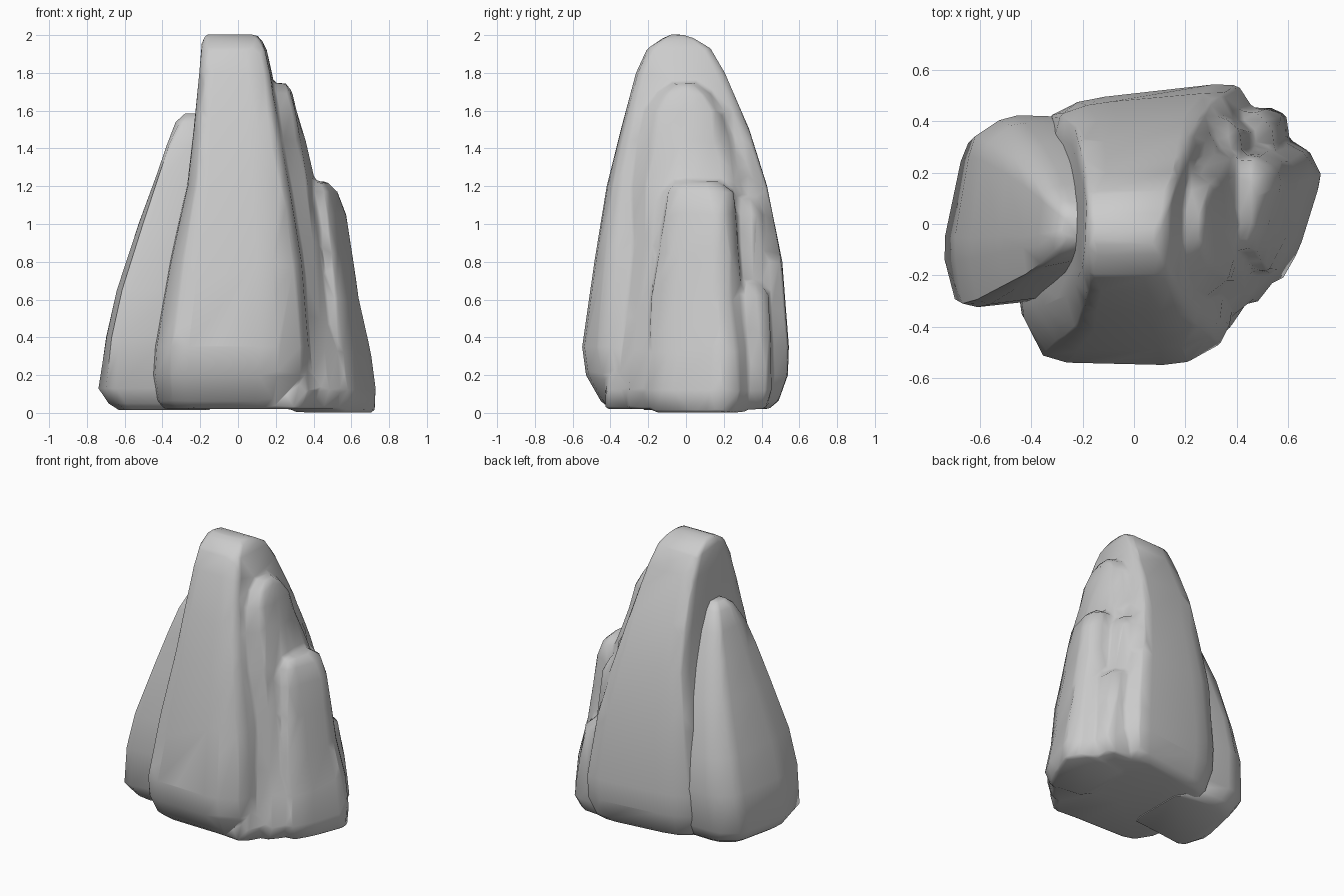
import bpy, bmesh, math, random
from mathutils import Vector

if "Cube" in bpy.data.objects:
    bpy.data.objects.remove(bpy.data.objects["Cube"])

random.seed(4)


def soften(pts, cut):
    """Clip every corner of a closed footprint."""
    out = []
    for i, p in enumerate(pts):
        p, a, b = Vector(p), Vector(pts[i - 1]), Vector(pts[(i + 1) % len(pts)])
        out += [p.lerp(a, cut), p.lerp(b, cut)]
    return out


def rock(name, footprint, rings, jitter=0.0, boxy=0.0):
    """Loft a footprint through rings of (z, x0, x1, y0, y1).
    boxy makes the section squarer towards the top."""
    pts = soften(footprint, .14)
    ax, bx = min(p.x for p in pts), max(p.x for p in pts)
    ay, by = min(p.y for p in pts), max(p.y for p in pts)
    bm = bmesh.new()
    loops = []
    for k, (z, x0, x1, y0, y1) in enumerate(rings):
        loop = []
        j = jitter if 0 < k < len(rings) - 1 else 0
        t = min(1, z / rings[-1][0] * 1.3) * boxy
        for p in pts:
            u = Vector(((p.x - ax) / (bx - ax) - .5, (p.y - ay) / (by - ay) - .5))
            u = u.lerp(u * .5 / max(abs(u.x), abs(u.y)), t)
            x = x0 + (u.x + .5) * (x1 - x0) + random.uniform(-j, j)
            y = y0 + (u.y + .5) * (y1 - y0) + random.uniform(-j, j)
            loop.append(bm.verts.new((x, y, z)))
        loops.append(loop)
    n = len(pts)
    for lo, hi in zip(loops, loops[1:]):
        for i in range(n):
            bm.faces.new((lo[i], lo[(i + 1) % n], hi[(i + 1) % n], hi[i]))
    bm.faces.new(loops[0][::-1])
    bm.faces.new(loops[-1])
    bmesh.ops.recalc_face_normals(bm, faces=bm.faces)
    me = bpy.data.meshes.new(name)
    bm.to_mesh(me)
    bm.free()
    ob = bpy.data.objects.new(name, me)
    bpy.context.collection.objects.link(ob)
    return ob


def smooth(ob, angle):
    bpy.ops.object.select_all(action='DESELECT')
    bpy.context.view_layer.objects.active = ob
    ob.select_set(True)
    bpy.ops.object.shade_smooth_by_angle(angle=math.radians(angle))


# Tall central spire
spire = rock("main_spire",
     [(-.34, -.53), (.18, -.545), (.34, -.43), (.41, 0), (.46, .44),
      (.39, .55), (-.2, .47), (-.33, .38), (-.42, 0), (-.45, -.33)],
     [(.02, -.39, .38, -.40, .44), (.06, -.43, .42, -.45, .49),
      (.20, -.45, .46, -.53, .54), (.35, -.44, .46, -.55, .545),
      (.8, -.36, .39, -.485, .51), (1.2, -.27, .30, -.42, .43),
      (1.5, -.235, .235, -.345, .335), (1.8, -.205, .18, -.265, .205),
      (1.93, -.195, .15, -.205, .13), (1.985, -.185, .12, -.12, .04),
      (2.003, -.165, .09, -.08, -.02)], boxy=.75)

# Broad slab leaning on the left
slab = rock("left_slab",
     [(-.67, -.32), (-.3, -.27), (-.1, -.25), (-.1, .41),
      (-.5, .42), (-.64, .32), (-.73, -.1)],
     [(.015, -.63, -.15, -.22, .30), (.05, -.68, -.15, -.27, .35),
      (.13, -.735, -.15, -.31, .39), (.4, -.70, -.15, -.33, .42),
      (.65, -.64, -.15, -.31, .39), (1.0, -.525, -.15, -.25, .31),
      (1.25, -.44, -.15, -.20, .22), (1.42, -.38, -.15, -.16, .15),
      (1.54, -.325, -.15, -.11, .09), (1.585, -.28, -.17, -.06, .04)],
     .006, boxy=.3)

# Middle-height column on the right
column = rock("right_column",
     [(.05, -.3), (.34, -.38), (.47, -.25), (.5, .05), (.48, .35),
      (.38, .45), (.05, .4)],
     [(.02, 0, .50, -.36, .42), (.2, 0, .53, -.38, .45),
      (.5, 0, .49, -.36, .42), (.9, 0, .45, -.31, .37),
      (1.2, 0, .41, -.28, .31), (1.45, 0, .35, -.25, .24),
      (1.6, 0, .315, -.22, .20), (1.69, .05, .29, -.15, .13),
      (1.745, .1, .26, -.07, .05)], .008)

# Short outer column on the right
outer = rock("right_outer_column",
     [(.3, -.2), (.56, -.26), (.63, -.12), (.72, .17), (.69, .27),
      (.58, .35), (.3, .3)],
     [(.003, .3, .727, -.17, .31), (.12, .3, .727, -.22, .34),
      (.32, .3, .70, -.20, .33), (.6, .3, .645, -.19, .30),
      (.85, .3, .60, -.15, .28), (1.05, .3, .57, -.12, .27),
      (1.17, .33, .53, -.10, .25), (1.225, .38, .47, -.06, .18)], .007)

# Broken ledges at the back and foot: (name, x0, x1, y0, y1, top)
ledges = []
for name, x0, x1, y0, y1, top in [
        ("back_high_ledge", .02, .40, 0, .38, 1.36),
        ("back_mid_ledge", .1, .50, 0, .43, 1.14),
        ("back_low_block", .2, .61, .1, .455, .68),
        ("front_right_foot", .2, .56, -.31, 0, .55),
        ("front_corner_foot", .1, .43, -.43, -.1, .5)]:
    ledges.append(rock(
        name, [(0, .1), (.75, 0), (1, .35), (.97, .87), (.78, 1), (0, .95)],
        [(.02, x0, x1 - .04, y0, y1 - .03), (.12, x0, x1, y0, y1),
         (top * .6, x0, x1 - .03, y0 + .03, y1 - .01),
         (top * .92, x0, x1 - .07, y0 + .06, y1 - .02),
         (top, x0, x1 - .12, y0 + .09, y1 - .06)], .008))

# Fuse spire, columns and ledges into one mass, then facet it coarsely
bpy.ops.object.select_all(action='DESELECT')
for ob in [spire, column, outer] + ledges:
    ob.select_set(True)
bpy.context.view_layer.objects.active = spire
bpy.ops.object.join()
spire.name = "main_rock_mass"
fuse = spire.modifiers.new("fuse", 'REMESH')
fuse.mode = 'VOXEL'
fuse.voxel_size = .016
soft = spire.modifiers.new("weather", 'SMOOTH')
soft.factor = .5
soft.iterations = 3
facet = spire.modifiers.new("facet", 'DECIMATE')
facet.ratio = .016
for name in ("fuse", "weather", "facet"):
    bpy.ops.object.modifier_apply(modifier=name)

smooth(spire, 65)
smooth(slab, 50)
